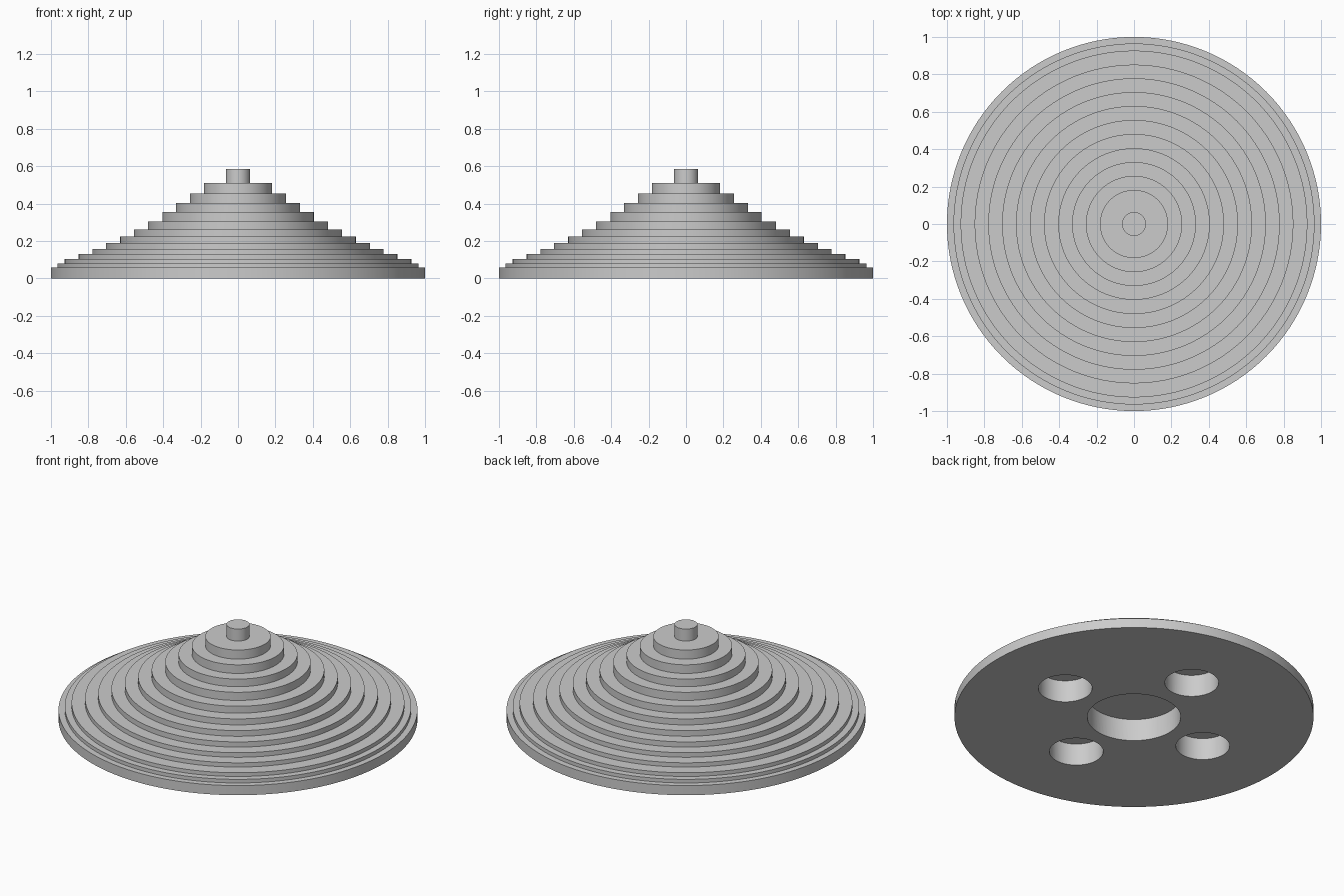
import bpy
import bmesh
import math
from mathutils import Matrix, Vector

default = bpy.data.objects.get("Cube")
if default:
    bpy.data.objects.remove(default, do_unlink=True)

SEGMENTS = 128
HOLE_DEPTH = 0.135

# One plain grey for the whole model
grey = bpy.data.materials.new("plain_grey")
grey.use_nodes = True
colour = (0.6, 0.6, 0.6, 1)
grey.diffuse_color = colour
grey.node_tree.nodes["Principled BSDF"].inputs["Base Color"].default_value = colour


def make_object(name, bm):
    mesh = bpy.data.meshes.new(name)
    bmesh.ops.recalc_face_normals(bm, faces=bm.faces)
    bm.to_mesh(mesh)
    bm.free()
    mesh.materials.append(grey)
    obj = bpy.data.objects.new(name, mesh)
    bpy.context.collection.objects.link(obj)
    return obj


def lathe(name, profile):
    """Revolve (radius, height) points around the z axis."""
    bm = bmesh.new()
    verts = [bm.verts.new((r, 0, z)) for r, z in profile]
    edges = [bm.edges.new(pair) for pair in zip(verts, verts[1:])]
    bmesh.ops.spin(bm, geom=verts + edges, cent=(0, 0, 0), axis=(0, 0, 1),
                   angle=math.tau, steps=SEGMENTS, use_merge=True)
    bmesh.ops.remove_doubles(bm, verts=bm.verts, dist=0.0001)
    return make_object(name, bm)


# Stepped cone: radius and top height of each tier, from base to tip
tiers = [(1.0, 0.059), (0.965, 0.081), (0.927, 0.104), (0.852, 0.13),
         (0.779, 0.158), (0.705, 0.19), (0.631, 0.225), (0.556, 0.262),
         (0.481, 0.305), (0.405, 0.355), (0.331, 0.402), (0.257, 0.455),
         (0.182, 0.511), (0.064, 0.585)]
profile = [(0, 0)]
floor = 0
for radius, top in tiers:
    profile += [(radius, floor), (radius, top)]
    floor = top
profile.append((0, floor))
body = lathe("stepped_cone", profile)

# Blind holes in the underside: a large centre one and four around it
holes = [(0.26, Vector((0, 0, 0)))]
holes += [(0.15, Matrix.Rotation(i * math.pi / 2, 3, "Z") @ Vector((0.5, 0, 0)))
          for i in range(4)]
bm = bmesh.new()
for radius, centre in holes:
    bmesh.ops.create_cone(bm, cap_ends=True, segments=64, radius1=radius,
                          radius2=radius, depth=2 * HOLE_DEPTH,
                          matrix=Matrix.Translation(centre))
cutter = make_object("hole_cutter", bm)
cutter.hide_render = True

cut = body.modifiers.new("underside_holes", "BOOLEAN")
cut.operation = "DIFFERENCE"
cut.solver = "EXACT"
cut.object = cutter

# Apply the cut, drop the cutter and shade round walls smooth
bpy.ops.object.select_all(action="DESELECT")
bpy.context.view_layer.objects.active = body
body.select_set(True)
bpy.ops.object.modifier_apply(modifier=cut.name)
bpy.data.objects.remove(cutter, do_unlink=True)
bpy.ops.object.shade_smooth_by_angle(angle=math.radians(30))
